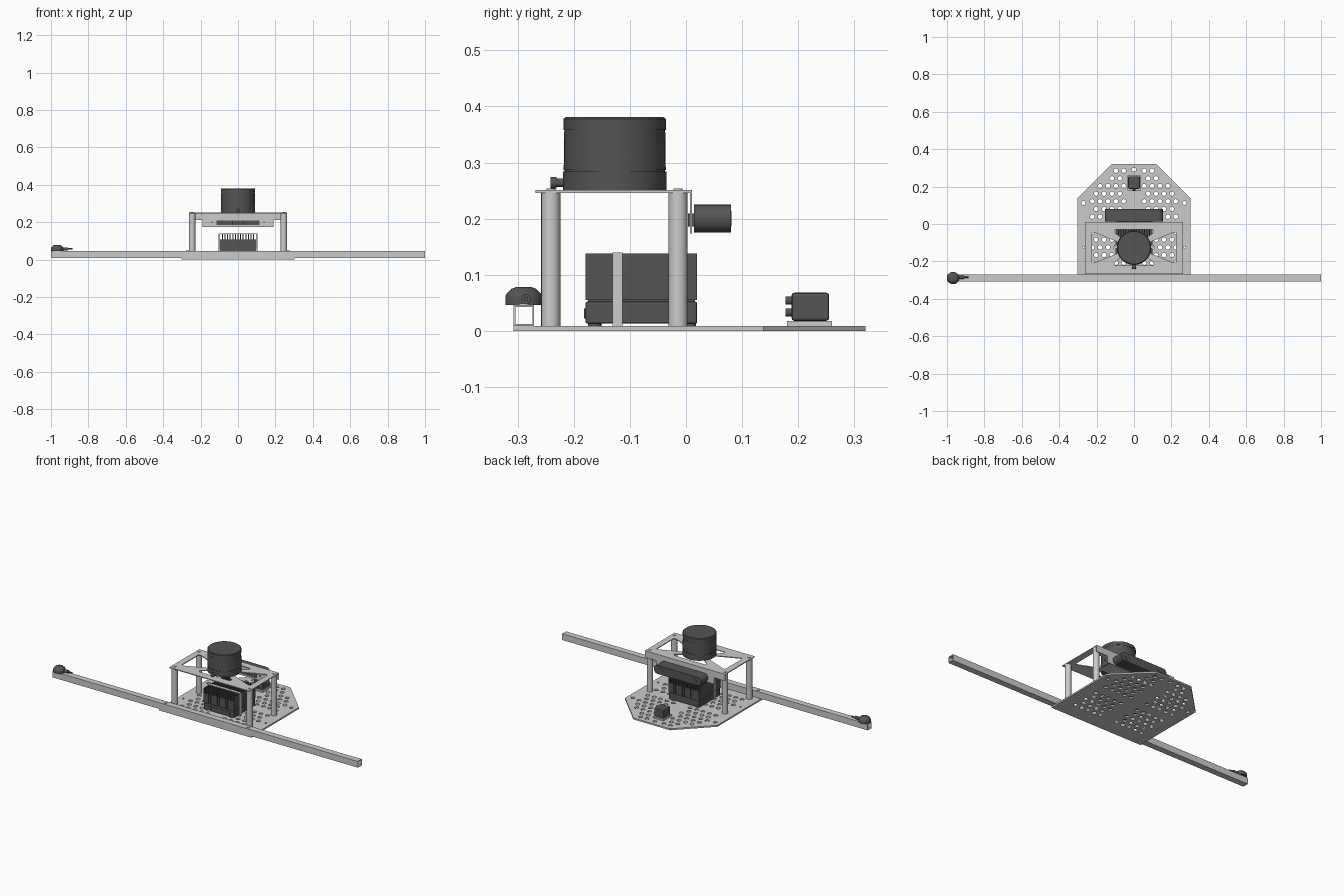
import bpy, math
from mathutils import Matrix

if "Cube" in bpy.data.objects:
    bpy.data.objects.remove(bpy.data.objects["Cube"])

dark = bpy.data.materials.new("dark_grey")
dark.diffuse_color = (0.09, 0.09, 0.09, 1)
dark.use_nodes = True
dark.node_tree.nodes["Principled BSDF"].inputs["Base Color"].default_value = dark.diffuse_color
AXES = {  # columns: profile u, profile v, extrusion direction
    'X': Matrix(((0, 0, 1), (1, 0, 0), (0, 1, 0))),
    'Y': Matrix(((1, 0, 0), (0, 0, -1), (0, 1, 0))),
    'Z': Matrix.Identity(3)}


def finish(o, name, is_dark=False, smooth=False):
    o.name = o.data.name = name
    if is_dark:
        o.data.materials.append(dark)
    if smooth:
        bpy.ops.object.shade_smooth_by_angle(angle=math.radians(35))
    return o


def box(name, lo, hi, is_dark=False, bevel=0):
    mid = [(a + b) / 2 for a, b in zip(lo, hi)]
    bpy.ops.mesh.primitive_cube_add(size=1, location=mid)
    o = bpy.context.object
    o.scale = [b - a for a, b in zip(lo, hi)]
    bpy.ops.object.transform_apply(location=False, rotation=False, scale=True)
    if bevel:
        m = o.modifiers.new("bevel", 'BEVEL')
        m.width, m.segments = bevel, 2
    return finish(o, name, is_dark)


def rod(name, c, r, length, axis='Z', is_dark=False, n=24):
    rot = {'X': (0, math.pi / 2, 0), 'Y': (math.pi / 2, 0, 0), 'Z': (0, 0, 0)}[axis]
    bpy.ops.mesh.primitive_cylinder_add(vertices=n, radius=r, depth=length, location=c, rotation=rot)
    return finish(bpy.context.object, name, is_dark, True)


def circle(x, y, r, n=12):
    return [(x + r * math.cos(2 * math.pi * i / n), y + r * math.sin(2 * math.pi * i / n)) for i in range(n)]


def slab(name, outline, holes, a, b, axis='Z', is_dark=False, smooth=False):
    """Outline with holes, filled and extruded from a to b along an axis."""
    cu = bpy.data.curves.new(name, 'CURVE')
    cu.dimensions, cu.fill_mode, cu.extrude = '2D', 'BOTH', abs(b - a) / 2
    for loop in [outline] + holes:
        s = cu.splines.new('POLY')
        s.points.add(len(loop) - 1)
        for p, (u, v) in zip(s.points, loop):
            p.co = (u, v, 0, 1)
        s.use_cyclic_u = True
    o = bpy.data.objects.new(name, cu)
    bpy.context.collection.objects.link(o)
    m = AXES[axis].to_4x4()
    m['XYZ'.index(axis)][3] = (a + b) / 2
    o.matrix_world = m
    bpy.ops.object.select_all(action='DESELECT')
    o.select_set(True)
    bpy.context.view_layer.objects.active = o
    bpy.ops.object.convert(target='MESH')
    o = bpy.context.object
    bpy.ops.object.mode_set(mode='EDIT')
    bpy.ops.mesh.select_all(action='SELECT')
    bpy.ops.mesh.remove_doubles(threshold=0.0001)
    bpy.ops.mesh.normals_make_consistent(inside=False)
    bpy.ops.object.mode_set(mode='OBJECT')
    bpy.ops.object.shade_flat()
    return finish(o, name, is_dark, smooth)


def lathe(name, x, y, prof, n=40):
    """Closed turned body from (radius, height) points."""
    verts, faces = [], []
    for r, z in prof:
        verts += [(u, v, z) for u, v in circle(0, 0, r, n)]
    for k in range(len(prof) - 1):
        for i in range(n):
            j = (i + 1) % n
            faces.append((k * n + i, k * n + j, k * n + n + j, k * n + n + i))
    faces += [tuple(reversed(range(n))), tuple(range((len(prof) - 1) * n, len(prof) * n))]
    me = bpy.data.meshes.new(name)
    me.from_pydata(verts, [], faces)
    o = bpy.data.objects.new(name, me)
    bpy.context.collection.objects.link(o)
    o.location = (x, y, 0)
    bpy.ops.object.select_all(action='DESELECT')
    o.select_set(True)
    bpy.context.view_layer.objects.active = o
    return finish(o, name, True, True)


# Perforated base plate with chamfered rear corners
holes = [circle(0, 0.29, 0.011)]
for s in (-1, 1):
    holes += [circle(s * 0.27, 0.112, 0.011), circle(s * 0.27, -0.125, 0.006)]
for row in range(13):
    y = 0.285 - row * 0.041
    if -0.03 < y < 0.02:
        continue
    for k in range(6):
        x = 0.055 + 0.042 * k - (0.021 if row % 2 else 0)
        limit = 0.225 if y < 0.1 else min(0.225, 0.385 - y)
        if x < limit and x > 0.04:
            holes += [circle(x, y, 0.012), circle(-x, y, 0.012)]
slab("base_plate", [(-0.302, -0.307), (0.302, -0.307), (0.302, 0.138), (0.12, 0.32),
                    (-0.12, 0.32), (-0.302, 0.138)], holes, 0, 0.009)

# Hollow square cross bar with bolts
slab("cross_bar", [(-0.307, 0.009), (-0.271, 0.009), (-0.271, 0.046), (-0.307, 0.046)],
     [[(-0.304, 0.012), (-0.274, 0.012), (-0.274, 0.043), (-0.304, 0.043)]], -1, 1, 'X')
for s in (-1, 1):
    rod("bar_bolt", (s * 0.27, -0.289, 0.047), 0.009, 0.004, n=12)

# Four standoffs with screws
for x in (-0.245, 0.245):
    for y in (-0.241, -0.014):
        rod("standoff", (x, y, 0.1275), 0.017, 0.239)
        rod("standoff_screw", (x, y, 0.2515), 0.008, 0.005, n=12)

# Upper plate with four cutouts around the centre
side = [(-0.225, -0.045), (-0.225, -0.207), (-0.21, -0.207), (-0.085, -0.155), (-0.085, -0.097), (-0.21, -0.045)]
back = [(-0.1, -0.03), (0.1, -0.03), (0.105, -0.045), (0.06, -0.08), (-0.06, -0.08), (-0.105, -0.045)]
slab("upper_plate", [(-0.262, -0.268), (0.262, -0.268), (0.262, 0.011), (-0.262, 0.011)],
     [side, [(-x, y) for x, y in side], back, [(x, -0.252 - y) for x, y in back]], 0.246, 0.251)

# Rear flange hanging from the upper plate
slab("camera_flange", [(-0.262, 0.25), (-0.262, 0.212), (-0.19, 0.212), (-0.19, 0.174), (0.19, 0.174),
                       (0.19, 0.212), (0.262, 0.212), (0.262, 0.25)],
     [[(-0.115, 0.184), (0.115, 0.184), (0.115, 0.21), (-0.115, 0.21)],
      circle(-0.14, 0.2, 0.004), circle(0.14, 0.2, 0.004)], 0.007, 0.011, 'Y')

# Rounded stereo camera
r = 0.025
ends = [circle(s * 0.13, 0.2, r, 24) for s in (1, -1)]
pill = ends[0][18:] + ends[0][:7] + ends[1][6:19]
cam = slab("stereo_camera", pill, [], 0.014, 0.08, 'Y', True, True)
for x in (-0.11, 0.11):
    rod("camera_lens", (x, 0.08, 0.2), 0.014, 0.003, 'Y', True)
box("camera_mount", (-0.03, 0.004, 0.186), (0.03, 0.02, 0.209), True)

# Laser scanner: stacked drum with grooves
R, g = 0.092, 0.0895
lathe("laser_scanner", 0, -0.127,
      [(R, 0.251), (R, 0.284), (g, 0.284), (g, 0.287), (R - 0.001, 0.287), (R - 0.002, 0.355), (g, 0.355),
       (g, 0.358), (R - 0.001, 0.358), (R - 0.001, 0.378), (R - 0.005, 0.381)])
rod("scanner_socket", (0, -0.224, 0.264), 0.008, 0.02, 'Y', True, 16)
rod("scanner_plug", (0, -0.236, 0.264), 0.0105, 0.011, 'Y', True, 16)

# Computer with finned heat sink, feet and strap
box("computer_base", (-0.1, -0.179, 0.013), (0.1, 0.02, 0.052), True, 0.003)
box("heat_sink_core", (-0.1, -0.177, 0.055), (0.1, 0.018, 0.108), True)
box("heat_sink_neck", (-0.097, -0.175, 0.05), (0.097, 0.016, 0.056), True)
for i in range(15):
    x = -0.0975 + i * 0.195 / 14
    box("heat_sink_fin", (x - 0.0025, -0.179, 0.055), (x + 0.0025, 0.02, 0.138), True)
for x in (-0.08, 0.08):
    for y in (-0.163, 0.006):
        rod("computer_foot", (x, y, 0.011), 0.012, 0.006, 'Z', True, 16)
slab("computer_strap", [(-0.103, 0.009), (-0.103, 0.14), (0.103, 0.14), (0.103, 0.009)],
     [[(-0.1005, 0.011), (-0.1005, 0.138), (0.1005, 0.138), (0.1005, 0.011)]], 0.113, 0.131, 'Y').location.y = -0.122
for x in (-0.06, -0.02, 0.02, 0.06):
    box("computer_port", (x - 0.012, -0.182, 0.022), (x + 0.012, -0.178, 0.04), True)

# Motion sensor on its small bracket with two sockets
box("sensor_bracket", (-0.034, 0.18, 0.009), (0.034, 0.26, 0.018))
box("motion_sensor", (-0.031, 0.188, 0.018), (0.031, 0.255, 0.068), True, 0.005)
for z in (0.033, 0.054):
    rod("sensor_socket", (0, 0.184, z), 0.007, 0.014, 'Y', True, 12)

# Antenna puck on the end of the bar with its cable lead
lathe("antenna_puck", -0.967, -0.289,
      [(0.033, 0.046), (0.033, 0.061), (0.031, 0.066), (0.022, 0.075), (0.014, 0.078)], 32)
rod("antenna_boot", (-0.93, -0.285, 0.057), 0.009, 0.04, 'X', True, 16)
rod("antenna_lead", (-0.9, -0.285, 0.057), 0.004, 0.03, 'X', True, 12)
